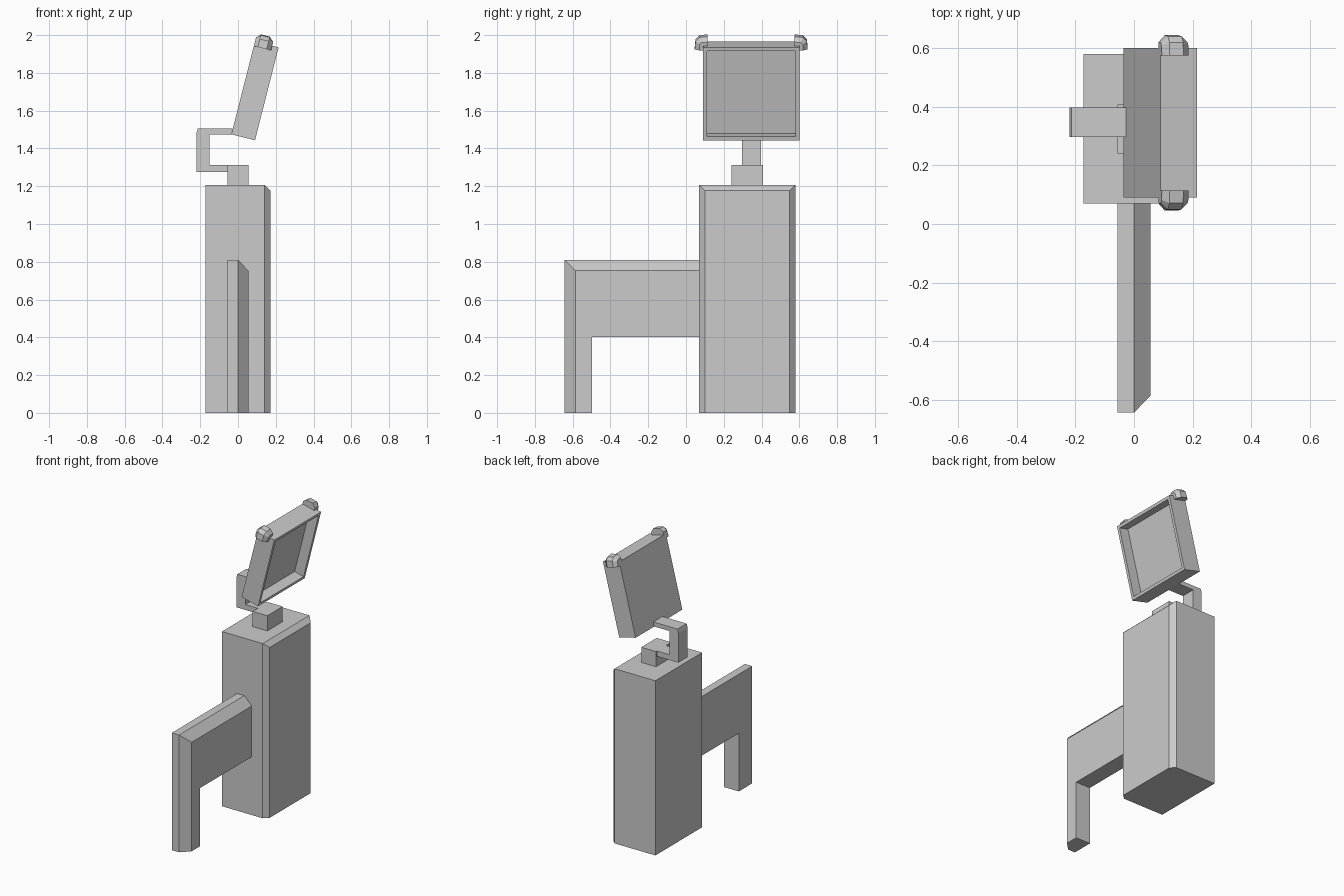
import bpy, bmesh, math
from mathutils import Vector

if "Cube" in bpy.data.objects:
    bpy.data.objects.remove(bpy.data.objects["Cube"])


def stack(name, loops, closed_ends=True, mapper=Vector):
    """Skin a series of matching point loops and cap both ends."""
    bm = bmesh.new()
    rings = [[bm.verts.new(mapper(p)) for p in loop] for loop in loops]
    n = len(rings[0])
    for a, b in zip(rings, rings[1:]):
        for i in range(n):
            j = (i + 1) % n
            bm.faces.new((a[i], a[j], b[j], b[i]))
    if closed_ends:
        bm.faces.new(rings[0][::-1])
        bm.faces.new(rings[-1])
    bmesh.ops.remove_doubles(bm, verts=bm.verts, dist=0.0005)
    bmesh.ops.recalc_face_normals(bm, faces=bm.faces)
    mesh = bpy.data.meshes.new(name)
    bm.to_mesh(mesh)
    bm.free()
    obj = bpy.data.objects.new(name, mesh)
    bpy.context.collection.objects.link(obj)
    return obj


def rect(x, y0, y1, z0, z1):
    return [(x, y0, z0), (x, y1, z0), (x, y1, z1), (x, y0, z1)]


# Main cabinet, with its +x face chamfered on the sides and top
stack("cabinet", [rect(-0.172, 0.07, 0.58, 0, 1.207),
                  rect(0.14, 0.07, 0.58, 0, 1.207),
                  rect(0.172, 0.10, 0.548, 0, 1.177)])


# L-shaped side arm with chamfered outer edges
def arm_loop(x, c):
    yz = [(-0.643 + c, 0), (-0.497, 0), (-0.497, 0.402), (0.07, 0.402),
          (0.07, 0.81 - c), (-0.643 + c, 0.81 - c)]
    return [(x, y, z) for y, z in yz]


stack("side_arm", [arm_loop(-0.056, 0), arm_loop(0, 0), arm_loop(0.056, 0.057)])

# Neck block on top of the cabinet
stack("neck_block", [rect(-0.056, 0.24, 0.408, 1.207, 1.312),
                     rect(0.056, 0.24, 0.408, 1.207, 1.312)])

# C-shaped bracket
c_profile = [(-0.056, 1.275), (-0.22, 1.275), (-0.22, 1.48), (-0.213, 1.505),
             (-0.028, 1.505), (-0.035, 1.475), (-0.151, 1.475),
             (-0.151, 1.312), (-0.056, 1.312)]
stack("bracket", [[(x, y, z) for x, z in c_profile] for y in (0.297, 0.397)])

# Tilted screen space: t through the thickness, u up the panel
TILT = math.atan2(0.125, 0.492)
S, C = math.sin(TILT), math.cos(TILT)


def tilted(p):
    t, y, u = p
    return Vector((-0.035 + t * C + u * S, y, 1.475 - t * S + u * C))


# Screen housing with recessed display
Y0, Y1, H, T, R = 0.09, 0.60, 0.507, 0.129, 0.02
stack("screen", [rect(0, Y0, Y1, 0, H),
                 rect(T, Y0, Y1, 0, H),
                 rect(T, Y0 + R, Y1 - R, R, H - R),
                 rect(T - 0.07, Y0 + R, Y1 - R, R, H - R)], mapper=tilted)

# Bevelled clips wrapped round both top corners
section = [(0, 0), (0, 0.02), (0.022, 0.044), (0.07, 0.044), (0.094, 0.02), (0.094, 0)]
stations = [(0.025, 0, 90), (0, 0, 65), (0, 0, 25), (0, -0.025, 0)]
for name, edge, out in (("front_clip", Y0, -1), ("rear_clip", Y1, 1)):
    loops = []
    for inward, du, ang in stations:
        a = math.radians(ang)
        loops.append([(t, edge - out * inward + out * h * math.cos(a),
                       H + du + h * math.sin(a)) for t, h in section])
    stack(name, loops, mapper=tilted)
